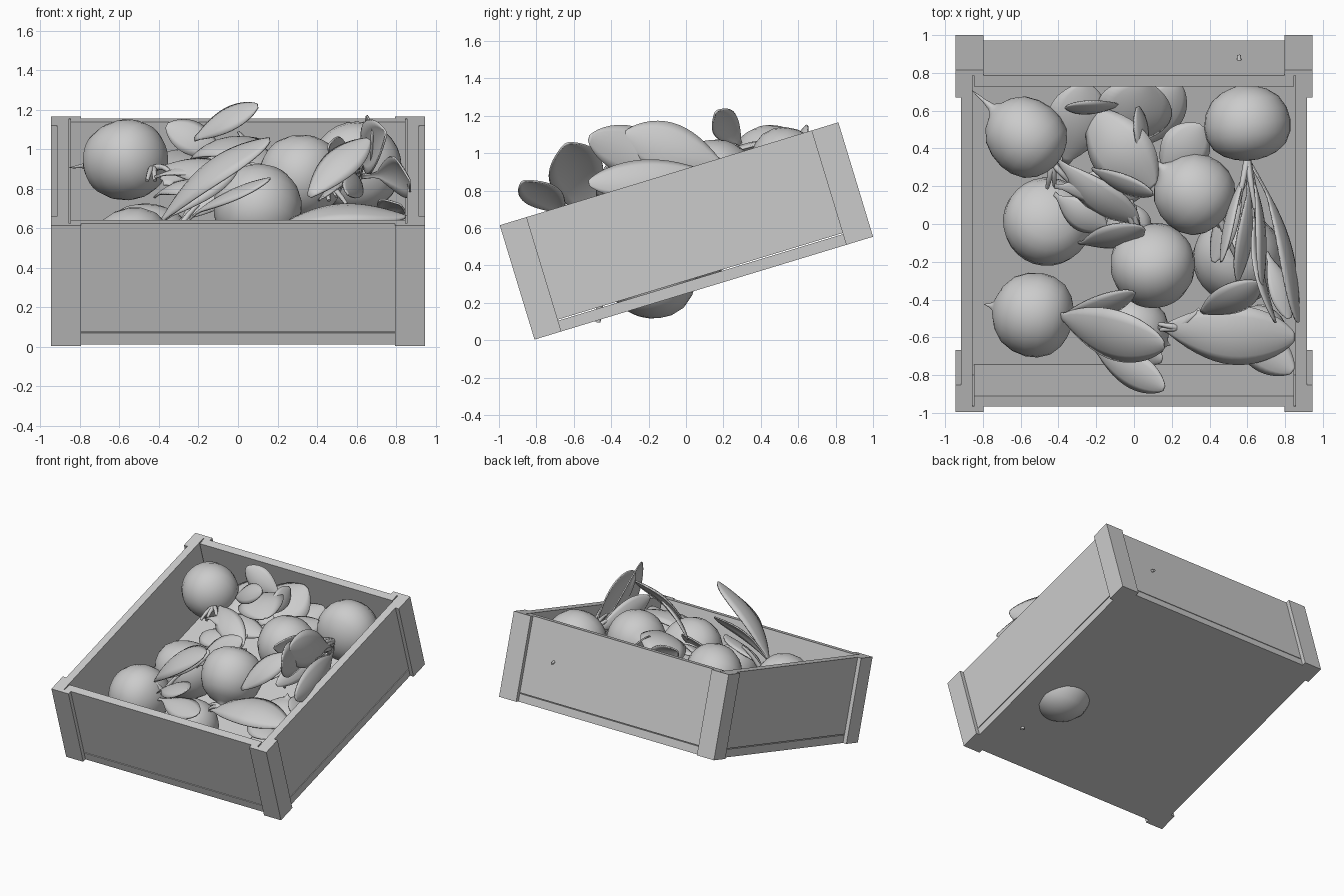
import bpy, bmesh, math
from mathutils import Vector, Matrix

if "Cube" in bpy.data.objects:
    bpy.data.objects.remove(bpy.data.objects["Cube"])

grey = bpy.data.materials.new("plain_grey")
grey.diffuse_color = (0.6, 0.6, 0.6, 1)
grey.use_nodes = True
grey.node_tree.nodes["Principled BSDF"].inputs["Base Color"].default_value = grey.diffuse_color

TILT = math.atan2(0.55, 1.81)
CRATE = Matrix.Translation((0, -0.81 + 0.946 * math.cos(TILT), 0.003 + 0.946 * math.sin(TILT))) \
    @ Matrix.Rotation(TILT, 4, 'X')


def add(name, bm, smooth=False):
    bmesh.ops.recalc_face_normals(bm, faces=bm.faces)
    me = bpy.data.meshes.new(name)
    bm.to_mesh(me)
    bm.free()
    me.materials.append(grey)
    ob = bpy.data.objects.new(name, me)
    bpy.context.collection.objects.link(ob)
    for p in me.polygons:
        p.use_smooth = smooth
    return ob


def board(name, x0, x1, y0, y1, z0, z1):
    bm = bmesh.new()
    bmesh.ops.create_cube(bm, size=1)
    for v in bm.verts:
        v.co = Vector(((x0, x1)[v.co.x > 0], (y0, y1)[v.co.y > 0], (z0, z1)[v.co.z > 0]))
    ob = add(name, bm)
    ob.matrix_world = CRATE


# Crate: floor, four walls above a thin gap, L-shaped corner posts
H, OUT, WALL, INN = 0.639, 0.946, 0.916, 0.856
board("crate_floor", -WALL, WALL, -WALL, WALL, 0.0, 0.06)
for s, side in ((-1, "left"), (1, "right")):
    a, b = sorted((s * WALL, s * INN))
    board(side + "_wall", a, b, -WALL, WALL, 0.066, H)
for s, side in ((-1, "front"), (1, "back")):
    a, b = sorted((s * WALL, s * INN))
    board(side + "_wall", -0.848, 0.848, a, b, 0.066, H)


def corner_post(name, sx, sy):
    prof = [(OUT, OUT), (OUT, 0.796), (WALL, 0.796), (WALL, WALL), (0.796, WALL), (0.796, OUT)]
    bm = bmesh.new()
    f = bm.faces.new([bm.verts.new((sx * x, sy * y, 0)) for x, y in prof])
    r = bmesh.ops.extrude_face_region(bm, geom=[f])
    for v in r["geom"]:
        if isinstance(v, bmesh.types.BMVert):
            v.co.z = H
    add(name, bm).matrix_world = CRATE


for sx in (-1, 1):
    for sy in (-1, 1):
        corner_post("corner_post", sx, sy)


# Turnip: turned profile with a thin root tail; the axis points from root to crown
PROFILE = [(0, -1.75), (.025, -1.6), (.05, -1.35), (.1, -1.12), (.25, -.99), (.52, -.88), (.78, -.66),
           (.94, -.34), (1, 0), (.97, .3), (.84, .6), (.62, .8), (.38, .91), (.18, .96), (0, .97)]


def turnip(centre, r, length, axis, tail=1.0):
    bm = bmesh.new()
    n, rings = 28, []
    for pr, pz in PROFILE:
        if pz < -1:
            pz = -1 + (pz + 1) * tail
        if pr == 0:
            rings.append([bm.verts.new((0, 0, pz * length))])
        else:
            rings.append([bm.verts.new((pr * r * math.cos(t), pr * r * math.sin(t), pz * length))
                          for t in (2 * math.pi * i / n for i in range(n))])
    for a, b in zip(rings, rings[1:]):
        for i in range(n):
            j = (i + 1) % n
            q = [a[i % len(a)], a[j % len(a)], b[j % len(b)], b[i % len(b)]]
            bm.faces.new(list(dict.fromkeys(q)))
    q = Vector(axis).to_track_quat('Z', 'Y').to_matrix().to_4x4()
    add("turnip", bm, True).matrix_world = Matrix.Translation(centre) @ q


# Leaf: cupped blade with a blunt tip along an arched midrib, with a thin solid edge
def leaf(base, tip, width, face=(0, 0, 1), bow=0.06, start=0.25, cup=0.25):
    base, tip, face = Vector(base), Vector(tip), Vector(face)
    d = tip - base
    side = d.cross(face).normalized()
    up = side.cross(d).normalized()
    bm = bmesh.new()
    nu, nv, rows = 18, 6, []
    for i in range(nu + 1):
        t = 1 - (1 - i / nu) ** 1.4
        k = max(0.0, (t - start) / (1 - start))
        w = max(0.012, width / 2 * math.sin(math.pi * min(1, k ** 1.2 * 0.98 + 0.01)) ** 0.65)
        mid = base + d * t + up * bow * math.sin(math.pi * t)
        rows.append([bm.verts.new(mid + side * w * s - up * cup * w * s * s)
                     for s in (2 * j / nv - 1 for j in range(nv + 1))])
    for a, b in zip(rows, rows[1:]):
        for j in range(nv):
            bm.faces.new((a[j], a[j + 1], b[j + 1], b[j]))
    ob = add("leaf", bm, True)
    m = ob.modifiers.new("thickness", 'SOLIDIFY')
    m.thickness = 0.01
    m.offset = 0


# Stalk: tapered bent tube
def stalk(a, b, r=0.02, lift=0.02):
    cu = bpy.data.curves.new("stalk", 'CURVE')
    cu.dimensions, cu.bevel_depth, cu.bevel_resolution, cu.use_fill_caps = '3D', r, 1, True
    sp = cu.splines.new('POLY')
    sp.points.add(5)
    a, b = Vector(a), Vector(b)
    for i, p in enumerate(sp.points):
        t = i / 5
        p.co = (*(a.lerp(b, t) + Vector((0, 0, lift * math.sin(math.pi * t)))), 1)
        p.radius = 1 - 0.5 * t
    cu.materials.append(grey)
    bpy.context.collection.objects.link(bpy.data.objects.new("stalk", cu))


# Turnips in the crate: centre, radius, half length, axis, tail length
for t in [((-.57, .46, .945), .205, .22, (.72, -.62, .1)),
          ((-.46, .01, .515), .235, .21, (0.1, .3, .95), .1),
          ((-.53, -.48, .48), .225, .215, (.95, -.2, .1), .35),
          ((.32, .16, .86), .215, .21, (.75, -.6, -.2)),
          ((.1, -.22, .70), .225, .215, (-.1, .65, .7), .6),
          ((.6, .53, .91), .23, .2, (.1, -1, 0), .3),
          ((0, -.57, .42), .19, .18, (-.8, .3, 0), .2),
          ((.55, -.18, .36), .24, .25, (.1, -.2, -1), .2),
          ((.66, -.58, .38), .15, .15, (0, .1, 1), .1)]:
    turnip(*t)

# Broad leaves lying at the front
leaf((-.4, -.48, .62), (.16, -.64, 1.05), .3, (.25, -.45, 1), .08, .05)
leaf((.13, -.54, .56), (.85, -.6, .66), .32, (0, -.25, 1), .1, .05)
leaf((-.4, -.48, .62), (.0, -.36, .92), .16, (-.3, -.9, .5), .05, .1)
leaf((.36, -.47, .76), (.66, -.31, 1.05), .2, (-.3, -.8, .5), .04, 0)
leaf((-.3, -.58, .6), (.16, -.87, .85), .2, (0, -.45, 1), .04)
leaf((.4, -.45, .55), (.84, -.78, .62), .22, (0, -.2, 1), .04)
leaf((-.38, -.5, .5), (.15, -.72, .6), .2, (0, -.5, 1), .03)

# Upright leaves on the right
leaf((.6, .32, .88), (.68, -.33, 1.1), .28, (.9, -.35, .2), .05, .2)
leaf((.62, .32, .88), (.46, -.2, 1.02), .17, (-.9, -.2, .3), .04, .15)
leaf((.62, .32, .86), (.87, -.52, .84), .22, (.95, 0, .3), .07, .2)
leaf((.62, .3, .86), (.75, -.52, 1.08), .26, (.85, -.35, .2), -.03, .35)
leaf((.6, .3, .86), (.55, -.3, .78), .14, (.8, 0, .6), .04, .2)
leaf((.62, .28, .82), (.42, -.2, .75), .14, (-.5, 0, .8), .04, .2)
leaf((.7, -.15, .66), (.82, -.5, .72), .14, (.5, 0, .8), .03, .1)

# Leaves in the middle and along the back
leaf((-.22, .29, 1.05), (.1, .16, 1.22), .16, (-.25, -.7, .6), .03, .02)
leaf((-.24, .62, .9), (.1, .2, 1.0), .34, (-.2, -.2, 1), .1, .02)
leaf((-.42, .2, .86), (.08, .2, .86), .22, (0, -.3, 1), .06, .1)
leaf((-.42, .36, .9), (.02, .02, .82), .2, (-.3, -.4, .8), .07, .1)
leaf((-.42, .16, .76), (-.15, -.02, .8), .18, (-.2, -.4, 1), .05, .1)
leaf((-.1, .15, .75), (.02, -.12, .72), .24, (0, 0, 1), .03, .1)
leaf((-.36, .32, .82), (-.25, .74, 1.0), .32, (0, -.5, .8), .04, .05)
leaf((-.1, .4, .82), (.08, .74, 1.04), .4, (0, -.6, .8), .03, .05)
leaf((.0, .4, .8), (.24, .74, .92), .26, (0, -.5, .8), .03, .05)
leaf((-.08, .63, .97), (-.36, .62, 1.12), .18, (0, -.9, .4), .03, .02)
leaf((.15, .25, .85), (.36, .52, .92), .26, (0, -.3, 1), .04, .05)
leaf((-.3, -.1, .62), (.05, -.02, .9), .2, (-.3, -.8, .4), .04, .1)
leaf((.04, .3, .96), (.02, .62, 1.06), .14, (.8, -.2, .4), .03, .1)

# Bundles of stalks joining crowns and leaves
for crown, ends in [((-.43, .32, .9), ((-.46, .19, .84), (-.42, .2, .84), (-.34, .22, .88))),
                    ((.03, -.08, .76), ((-.02, .15, .86), (.0, .1, .76), (-.1, .2, .88))),
                    ((-.33, -.48, .54), ((-.41, -.47, .64), (-.4, -.5, .63), (-.2, -.42, .72))),
                    ((.24, -.55, .6), ((.13, -.53, .6), (.14, -.56, .58), (.35, -.45, .66))),
                    ((.6, .34, .9), ((.55, .1, .95), (.64, .08, .94), (.68, .0, .9))),
                    ((.44, .06, .82), ((.5, -.1, .76), (.55, -.2, .72), (.46, -.05, .74)))]:
    for e in ends:
        stalk(crown, e)

# Root tips poking through the floor and back wall
stalk((.67, -.45, .3), (.67, -.47, .095), .03, 0)
stalk((.57, .7, .9), (.555, .895, .88), .02, 0)
